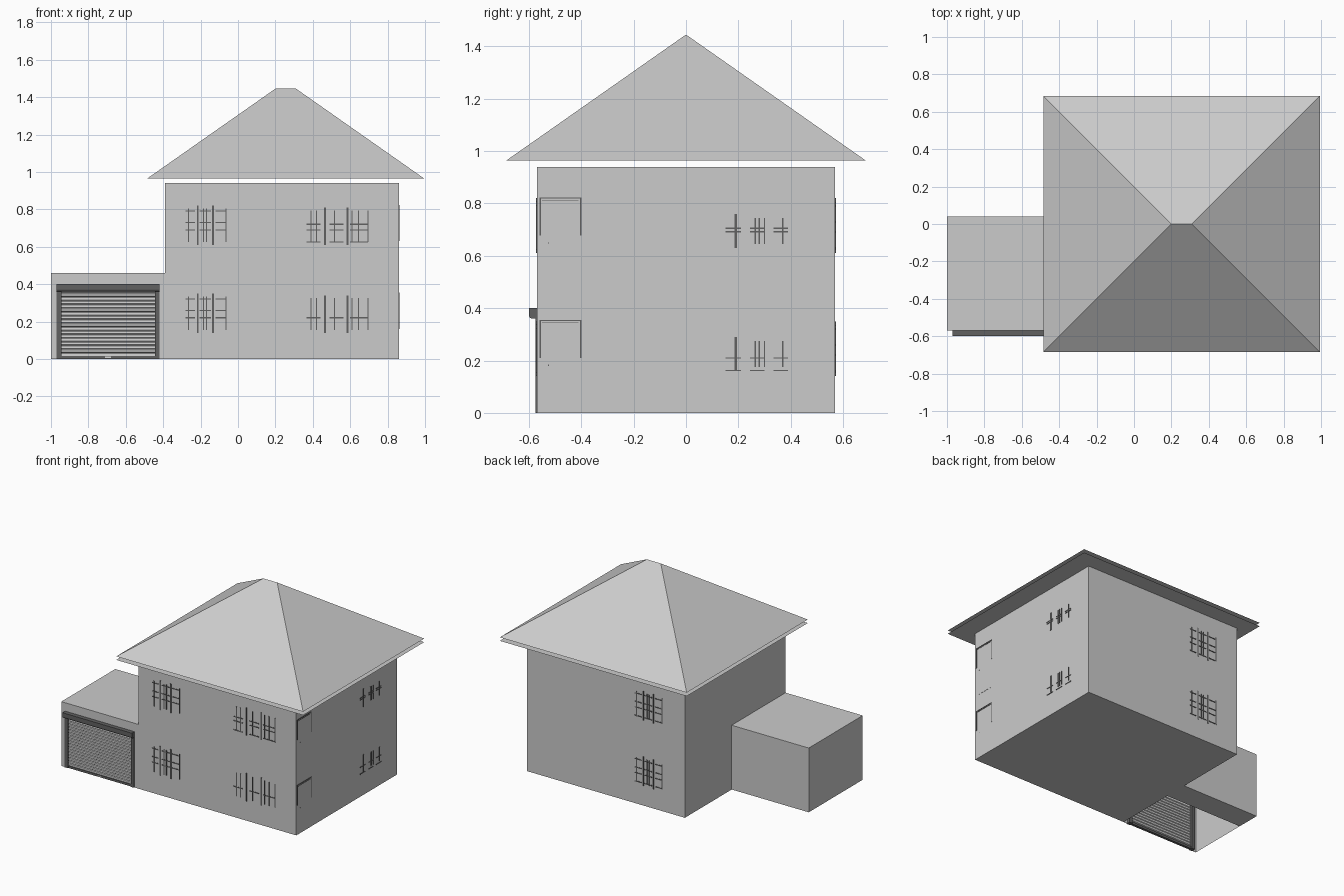
import bpy, bmesh

cube = bpy.data.objects.get("Cube")
if cube:
    bpy.data.objects.remove(cube, do_unlink=True)


def material(name, value):
    m = bpy.data.materials.new(name)
    m.use_nodes = True
    colour = (value, value, value, 1)
    m.diffuse_color = colour
    m.node_tree.nodes["Principled BSDF"].inputs["Base Color"].default_value = colour
    return m


PLASTER = material("pale grey plaster", 0.6)
DARK = material("dark grey metal", 0.12)
SLAT = material("light grey slats", 0.68)


def finish(bm, name, mat, recalc=True):
    if recalc:
        bmesh.ops.recalc_face_normals(bm, faces=bm.faces)
    me = bpy.data.meshes.new(name)
    bm.to_mesh(me)
    bm.free()
    me.materials.append(mat)
    ob = bpy.data.objects.new(name, me)
    bpy.context.collection.objects.link(ob)
    return ob


def add_box(bm, x, y, z):
    verts = bmesh.ops.create_cube(bm, size=1)["verts"]
    for v in verts:
        v.co = [r[0] if c < 0 else r[1] for c, r in zip(v.co, (x, y, z))]
    return verts


def box(name, x, y, z, mat):
    bm = bmesh.new()
    add_box(bm, x, y, z)
    return finish(bm, name, mat)


def extrude_x(name, profile, x0, x1, mat, closed):
    """Sweep a (y, z) profile along x."""
    bm = bmesh.new()
    a, b = [[bm.verts.new((x, y, z)) for y, z in profile] for x in (x0, x1)]
    n = len(profile)
    for i in range(n if closed else n - 1):
        j = (i + 1) % n
        bm.faces.new((a[i], b[i], b[j], a[j]))
    if closed:
        bm.faces.new(a)
        bm.faces.new(b)
    return finish(bm, name, mat, closed)


# House block and hip roof over a thin eaves sheet
HX, HY, HZ = (-0.39, 0.86), (-0.57, 0.57), 0.94
RX, RY = (-0.485, 0.995), (-0.685, 0.685)
box("house_walls", HX, HY, (0, HZ), PLASTER)

bm = bmesh.new()
bm.faces.new([bm.verts.new((x, y, HZ)) for x, y in
              ((RX[0], RY[0]), (RX[1], RY[0]), (RX[1], RY[1]), (RX[0], RY[1]))])
finish(bm, "eaves_sheet", PLASTER, False)

bm = bmesh.new()
for v in add_box(bm, RX, RY, (0.965, 1.445)):
    if v.co.z > 1:
        v.co.x = 0.2 if v.co.x < 0 else 0.31
        v.co.y = 0
bmesh.ops.remove_doubles(bm, verts=bm.verts, dist=0.001)
finish(bm, "hip_roof", PLASTER)

# Garage shell, open at the front doorway and for most of the floor
GX, GY, GZ = (-1, -0.39), (-0.57, 0.04), 0.46
DX, DZ = (-0.97, -0.42), 0.4
bm = bmesh.new()
add_box(bm, GX, GY, (0, GZ))
bm.normal_update()
open_faces = [f for f in bm.faces if f.normal.y < -0.5 or f.normal.z < -0.5 or f.normal.x > 0.5]
bmesh.ops.delete(bm, geom=open_faces, context="FACES_ONLY")
finish(bm, "garage_shell", PLASTER, False)
box("garage_floor_strip", GX, (-0.13, GY[1]), (0, 0.002), PLASTER)
for side, xs in (("right", (GX[0], DX[0])), ("left", (DX[1], GX[1]))):
    box(f"garage_front_pier_{side}", xs, (GY[0], GY[0] + 0.003), (0, GZ), PLASTER)
box("garage_front_lintel", DX, (GY[0], GY[0] + 0.003), (DZ, GZ), PLASTER)

# Roller shutter: ribbed curtain, jambs, hood, bottom rail and handle
for side, xs in (("right", (DX[0], DX[0] + 0.025)), ("left", (DX[1] - 0.025, DX[1]))):
    box(f"shutter_jamb_{side}", xs, (-0.575, -0.545), (0, 0.37), DARK)
hood = [(-0.6, DZ), (-0.6, 0.372), (-0.597, 0.364), (-0.59, 0.36), (-0.55, 0.36), (-0.55, DZ)]
extrude_x("shutter_hood", hood, DX[0], DX[1], DARK, True)
ribs = []
for i in range(18):
    z = 0.012 + i * 0.02
    ribs += [(-0.56, z), (-0.565, z + 0.004), (-0.565, z + 0.016)]
extrude_x("shutter_curtain", ribs, DX[0] + 0.02, DX[1] - 0.02, SLAT, False)
box("shutter_bottom_rail", (DX[0] + 0.02, DX[1] - 0.02), (-0.57, -0.552), (0, 0.016), DARK)
box("shutter_handle", (-0.71, -0.68), (-0.574, -0.57), (0.004, 0.012), SLAT)


# Bars lie just proud of a wall: u runs along the wall, z up
def wall_bars(name, wall, bars, mat=DARK, t=0.003):
    bm = bmesh.new()
    for u0, u1, z0, z1 in bars:
        if wall == "front":
            add_box(bm, (u0, u1), (HY[0] - t, HY[0] + t), (z0, z1))
        elif wall == "back":
            add_box(bm, (u0, u1), (HY[1] - t, HY[1] + t), (z0, z1))
        else:
            add_box(bm, (HX[1] - t, HX[1] + t), (u0, u1), (z0, z1))
    return finish(bm, name, mat)


def window(name, wall, base, thick, thin, rails, spans, height, w=0.006):
    """Mullions, thin glazing bars and short rails of one window."""
    h = w / 2
    bars = [(u - w * 0.8, u + w * 0.8, base, base + height) for u in thick]
    bars += [(u - h, u + h, base + 0.015, base + height - 0.015) for u in thin]
    bars += [(a, b, base + r - h, base + r + h) for r in rails for a, b in spans]
    wall_bars(name, wall, bars)


small_thick, small_thin = [-0.215, -0.134], [-0.265, -0.185, -0.168, -0.064]
small_spans = [(-0.28, -0.23), (-0.205, -0.145), (-0.12, -0.064)]
wide_thin = [0.39, 0.42, 0.515, 0.61, 0.645, 0.695]
wide_spans = [(0.365, 0.44), (0.49, 0.565), (0.6, 0.695)]
side_spans = [(0.15, 0.21), (0.245, 0.3), (0.335, 0.39)]


def mirror(values, c=-0.275):
    return [c - v for v in values]


for floor, lift in (("lower", 0), ("upper", 0.47)):
    up = lift > 0
    window(f"front_small_window_{floor}", "front", 0.14 + lift, small_thick, small_thin,
           [0.08, 0.12, 0.18], small_spans, 0.21)
    window(f"front_wide_window_{floor}", "front", 0.14 + lift, [0.465, 0.585], wide_thin,
           [0.015, 0.08, 0.11] if up else [0.08], wide_spans, 0.2)
    window(f"back_window_{floor}", "back", 0.14 + lift, mirror(small_thick), mirror(small_thin),
           [0.02, 0.08, 0.12, 0.18], [mirror(s)[::-1] for s in small_spans], 0.21)
    window(f"side_window_{floor}", "right", 0.16 + lift, [0.19], [0.265, 0.28, 0.3, 0.37],
           [0.062, 0.075] if up else [0.002, 0.05], side_spans, 0.13, 0.005)

    # Side door: flush leaf, frame at the head and upper sides, knob
    top = 0.355 + lift * 0.995
    wall_bars(f"door_leaf_{floor}", "right", [(-0.55, -0.405, lift, top - 0.008)], PLASTER, 0.001)
    wall_bars(f"door_frame_{floor}", "right",
              [(-0.56, -0.4, top - 0.004, top), (-0.55, -0.41, top - 0.012, top - 0.009),
               (-0.56, -0.553, top - 0.145, top), (-0.405, -0.4, top - 0.145, top)])
    wall_bars(f"door_knob_{floor}", "right", [(-0.528, -0.524, top - 0.175, top - 0.171)])
